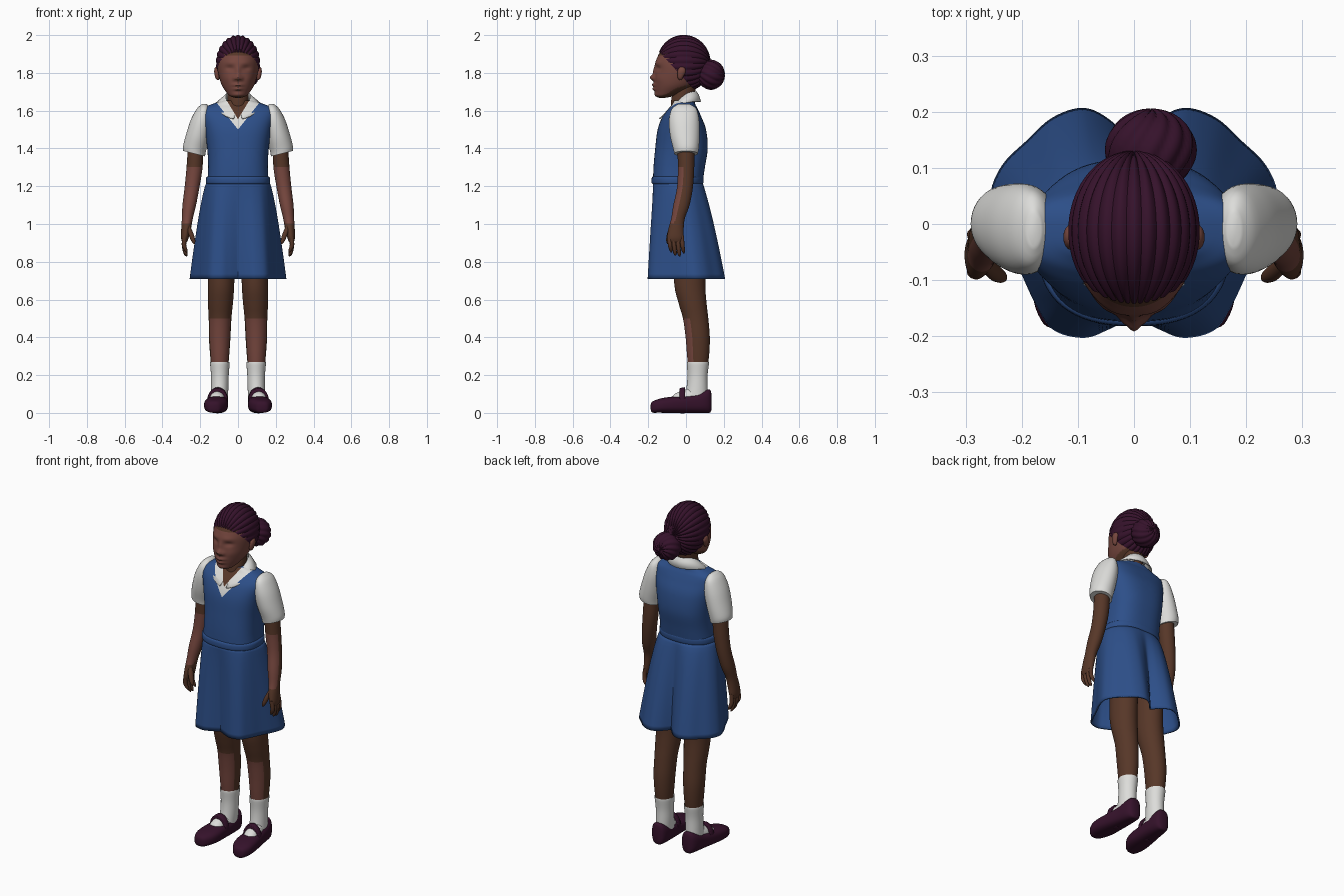
import bpy, bmesh, math
from mathutils import Vector


def material(name, rgb):
    m = bpy.data.materials.new(name)
    m.diffuse_color = (*rgb, 1)
    return m


BLUE = material("tunic blue", (0.026, 0.078, 0.25))
WHITE = material("shirt white", (0.72, 0.72, 0.70))
BROWN = material("skin brown", (0.095, 0.038, 0.021))
WARM = material("skin warm", (0.18, 0.062, 0.048))
PLUM = material("dark plum", (0.036, 0.006, 0.024))


def make(name, rows, mats, closed=True, caps=True, mirror=False, rule=None, thick=0, cuts=()):
    """Skin a grid of rows, colour its faces by a rule, optionally mirror it."""
    bm = bmesh.new()
    vs = [[bm.verts.new(p) for p in r] for r in rows]
    n = len(rows[0])
    for a, b in zip(vs, vs[1:]):
        for j in range(n if closed else n - 1):
            k = (j + 1) % n
            bm.faces.new((a[j], a[k], b[k], b[j]))
    if caps:
        bm.faces.new(vs[0])
        bm.faces.new(vs[-1])
    for co, no, clear in cuts:
        bmesh.ops.bisect_plane(bm, geom=bm.verts[:] + bm.edges[:] + bm.faces[:],
                               plane_co=co, plane_no=no, clear_inner=clear)
    bmesh.ops.recalc_face_normals(bm, faces=bm.faces[:])
    bm.normal_update()
    for f in bm.faces:
        f.smooth = True
        if rule:
            f.material_index = rule(f.calc_center_median(), f.normal)
    me = bpy.data.meshes.new(name)
    bm.to_mesh(me)
    bm.free()
    for m in mats:
        me.materials.append(m)
    me.set_sharp_from_angle(angle=math.radians(50))
    ob = bpy.data.objects.new(name, me)
    bpy.context.collection.objects.link(ob)
    if thick:
        ob.modifiers.new("Solidify", 'SOLIDIFY').thickness = thick
    if mirror:
        ob.modifiers.new("Mirror", 'MIRROR')
    return ob


def spline(pts, sub):
    """Catmull-Rom interpolation of number tuples."""
    out = []
    for i in range(len(pts) - 1):
        p0, p1, p2, p3 = pts[max(i - 1, 0)], pts[i], pts[i + 1], pts[min(i + 2, len(pts) - 1)]
        for s in range(sub):
            t = s / sub
            out.append(tuple(0.5 * (2 * b + (c - a) * t + (2 * a - 5 * b + 4 * c - d) * t * t
                                    + (3 * b - a - 3 * c + d) * t ** 3)
                             for a, b, c, d in zip(p0, p1, p2, p3)))
    return out + [pts[-1]]


def oval(rx, ry, e, k, n):
    """Point k of n on a superellipse, starting at the front."""
    a = 2 * math.pi * k / n - math.pi / 2
    c, s = math.cos(a), math.sin(a)
    return (rx * math.copysign(abs(c) ** (2 / e), c), ry * math.copysign(abs(s) ** (2 / e), s))


def loft(name, rings, mats, seg=40, sub=4, e=2, axis='z', tweak=None, **kw):
    """Rings are (position, centre a, centre b, radius a, radius b) along z or y."""
    rows = []
    for t, a, b, ra, rb in spline(rings, sub):
        row = []
        for k in range(seg):
            u, v = oval(max(ra, 0.002), max(rb, 0.002), e, k, seg)
            p = Vector((a + u, b + v, t)) if axis == 'z' else Vector((a + u, t, b + v))
            row.append(tweak(p) if tweak else p)
        rows.append(row)
    return make(name, rows, mats, **kw)


# Head with sculpted features: (x, z, depth, x spread, z spread)
FEATURES = [(0, 1.775, 0.024, 0.016, 0.016), (0, 1.81, 0.009, 0.012, 0.025),
            (0.02, 1.77, 0.008, 0.009, 0.01), (0, 1.736, 0.014, 0.026, 0.008),
            (0, 1.715, 0.013, 0.022, 0.008), (0, 1.685, 0.005, 0.025, 0.012),
            (0.043, 1.825, -0.011, 0.022, 0.012), (0.04, 1.855, 0.004, 0.03, 0.012),
            (0.06, 1.77, 0.005, 0.025, 0.025)]


def face(p):
    if p.y < -0.06:
        d = sum(h * math.exp(-((abs(p.x) - x) / sx) ** 2 - ((p.z - z) / sz) ** 2)
                for x, z, h, sx, sz in FEATURES)
        p.y -= d * min(1, (-0.06 - p.y) / 0.05)
    return p


loft("head", [(1.668, 0, -0.125, 0.015, 0.015), (1.677, 0, -0.112, 0.042, 0.046),
              (1.70, 0, -0.085, 0.064, 0.079), (1.74, 0, -0.055, 0.088, 0.113),
              (1.80, 0, -0.035, 0.104, 0.130), (1.86, 0, -0.025, 0.108, 0.135),
              (1.92, 0, -0.02, 0.095, 0.112), (1.96, 0, -0.02, 0.07, 0.075),
              (1.98, 0, -0.02, 0.02, 0.02)], [WARM, BROWN], seg=96, sub=8, tweak=face,
     rule=lambda c, n: int(n.z < -0.6 or c.z > 1.895))
loft("neck", [(1.52, 0, -0.02, 0.07, 0.065), (1.62, 0, -0.018, 0.058, 0.062),
              (1.67, 0, -0.016, 0.055, 0.06), (1.74, 0, 0, 0.055, 0.055)], [BROWN])
loft("ear", [(1.762, 0.106, -0.03, 0.004, 0.006), (1.775, 0.109, -0.03, 0.011, 0.014),
             (1.805, 0.113, -0.024, 0.013, 0.022), (1.825, 0.113, -0.022, 0.01, 0.016),
             (1.833, 0.112, -0.022, 0.003, 0.005)], [WARM], seg=16, mirror=True)


# Braided hair: ridges run from the forehead to the bun
def braids(name, c, r, n, amp, twist, cuts=()):
    rows = []
    for i in range(49):
        u = 0.03 + (math.pi - 0.06) * i / 48
        row = []
        for j in range(n * 6):
            v = 2 * math.pi * j / (n * 6)
            k = 1 - amp + amp * abs(math.sin(n * v / 2 + twist * u))
            row.append((c[0] + k * r[0] * math.sin(u) * math.cos(v), c[1] - r[1] * math.cos(u) * k,
                        c[2] + k * r[2] * math.sin(u) * math.sin(v)))
        rows.append(row)
    make(name, rows, [PLUM], caps=not cuts, cuts=cuts)


braids("braided_hair", (0, -0.012, 1.85), (0.118, 0.143, 0.151), 26, 0.045, 0,
       cuts=[((0, -0.03, 1.79), (0, 1.08, 1), True)])
braids("hair_bun", (0.03, 0.132, 1.79), (0.082, 0.074, 0.08), 12, 0.08, 3)


# Tunic bodice; the V neck is cut in so shirt and skin show
def bodice_colour(c, n):
    if c.y < -0.02 and abs(c.x) < 0.6 * (c.z - 1.555):
        return 2
    return int(c.y < -0.02 and abs(c.x) < 0.8 * (c.z - 1.5))


loft("tunic_bodice", [(1.20, 0, -0.045, 0.163, 0.13), (1.30, 0, -0.036, 0.158, 0.136),
                      (1.40, 0, -0.024, 0.163, 0.139), (1.50, 0, -0.022, 0.178, 0.128),
                      (1.57, 0, -0.022, 0.194, 0.102), (1.61, 0, -0.016, 0.192, 0.078),
                      (1.632, 0, -0.012, 0.145, 0.062), (1.655, 0, -0.01, 0.075, 0.055)],
     [BLUE, WHITE, BROWN], seg=64, sub=6, e=2.6, rule=bodice_colour,
     cuts=[((0, 0, z), (s, 0, -k), False) for z, k in ((1.5, 0.8), (1.555, 0.6)) for s in (1, -1)])

# Folded shirt collar, open at the front
rows = []
for i in range(49):
    a = math.radians(10 + 340 * i / 48)
    b = (1 - math.cos(a)) / 2
    s, c = math.sin(a), math.cos(a)
    side = s * s
    rows.append([(0.058 * s, -0.016 - 0.066 * c, 1.57 + 0.10 * b),
                 (0.064 * s, -0.016 - 0.072 * c, 1.592 + 0.11 * b + 0.03 * side),
                 (0.082 * s, -0.02 - 0.088 * c, 1.585 + 0.10 * b + 0.028 * side),
                 (0.122 * s, -0.032 - 0.112 * c, 1.558 + 0.09 * b + 0.03 * side)])
make("shirt_collar", rows, [WHITE], closed=False, caps=False, thick=0.006)

# Belt
loft("belt", [(1.212, 0, -0.045, 0.164, 0.131), (1.218, 0, -0.045, 0.170, 0.137),
              (1.245, 0, -0.044, 0.169, 0.137), (1.252, 0, -0.043, 0.160, 0.13)],
     [BLUE], seg=64, sub=3, e=2.4)

# Flared skirt: waist oval blends into a lobed hem
HALF = [(0, -0.165), (0.045, -0.188), (0.09, -0.203), (0.145, -0.188), (0.177, -0.14),
        (0.205, -0.08), (0.24, -0.01), (0.256, 0.05), (0.235, 0.105), (0.19, 0.15),
        (0.145, 0.19), (0.09, 0.207), (0.042, 0.185), (0, 0.14)]
right = spline(HALF, 6)
hem = right + [(-x, y) for x, y in right[-2:0:-1]]
rows = []
for i in range(21):
    t = i / 20
    w = t ** 0.72
    row = []
    for k, (hx, hy) in enumerate(hem):
        ox, oy = oval(0.165, 0.131, 2.3, k, len(hem))
        row.append((ox * (1 - w) + hx * w, (oy - 0.045) * (1 - w) + hy * w, 1.225 - 0.515 * t))
    rows.append(row)
make("skirt", rows, [BLUE], caps=False, thick=0.008)


# Short sleeves with a sloping hem
def slope(p):
    p.z += (p.x - 0.23) * 0.25 * min(1, max(0, (1.6 - p.z) / 0.2))
    return p


loft("sleeve", [(1.635, 0.178, -0.01, 0.012, 0.03), (1.61, 0.182, -0.01, 0.036, 0.065),
                (1.55, 0.192, -0.01, 0.058, 0.08), (1.47, 0.212, -0.006, 0.062, 0.078),
                (1.40, 0.23, 0, 0.06, 0.068), (1.372, 0.232, 0, 0.058, 0.062)],
     [WHITE], tweak=slope, mirror=True)

# Arms and hands
loft("arm", [(1.45, 0.22, 0, 0.04, 0.045), (1.36, 0.226, 0, 0.042, 0.044),
             (1.28, 0.232, 0, 0.042, 0.043), (1.19, 0.244, -0.006, 0.039, 0.042),
             (1.10, 0.258, -0.024, 0.036, 0.043), (1.03, 0.268, -0.042, 0.029, 0.036),
             (0.98, 0.274, -0.052, 0.026, 0.04), (0.93, 0.281, -0.056, 0.021, 0.043),
             (0.905, 0.283, -0.056, 0.013, 0.036)],
     [BROWN, WARM], mirror=True, rule=lambda c, n: int(n.y < -0.3 and 1.0 < c.z < 1.3))
for i, tip in enumerate((0.85, 0.832, 0.828, 0.845)):
    y = -0.088 + 0.022 * i
    loft("finger", [(0.94, 0.282, y, 0.011, 0.011), (0.89, 0.286, y + 0.003, 0.012, 0.011),
                    (tip + 0.015, 0.278, y + 0.008, 0.01, 0.0095),
                    (tip, 0.272, y + 0.01, 0.003, 0.003)], [BROWN], seg=12, mirror=True)
loft("thumb", [(0.99, 0.265, -0.068, 0.012, 0.016), (0.95, 0.25, -0.085, 0.014, 0.015),
               (0.915, 0.238, -0.094, 0.012, 0.011), (0.895, 0.232, -0.097, 0.004, 0.004)],
     [BROWN], seg=14, mirror=True)

# Legs and socks
loft("leg", [(0.85, 0.088, 0.02, 0.07, 0.085), (0.68, 0.09, 0.02, 0.07, 0.082),
             (0.58, 0.093, 0.035, 0.066, 0.074), (0.50, 0.095, 0.051, 0.06, 0.067),
             (0.40, 0.097, 0.062, 0.057, 0.064), (0.30, 0.097, 0.064, 0.05, 0.058),
             (0.20, 0.097, 0.062, 0.04, 0.045)],
     [BROWN, WARM], mirror=True, rule=lambda c, n: int(n.y < -0.45 and c.z < 0.5))
loft("sock", [(0.262, 0.096, 0.063, 0.047, 0.054), (0.265, 0.096, 0.063, 0.052, 0.059),
              (0.20, 0.096, 0.061, 0.047, 0.053), (0.13, 0.097, 0.058, 0.046, 0.056),
              (0.05, 0.10, 0.05, 0.044, 0.065)], [WHITE], mirror=True)
loft("sock_instep", [(-0.085, 0.113, 0.05, 0.02, 0.02), (-0.06, 0.112, 0.06, 0.038, 0.04),
                     (-0.01, 0.108, 0.07, 0.042, 0.052), (0.05, 0.1, 0.08, 0.04, 0.06)],
     [WHITE], axis='y', mirror=True)

# Strapped shoes
loft("shoe", [(-0.187, 0.128, 0.03, 0.012, 0.012), (-0.178, 0.127, 0.031, 0.034, 0.029),
              (-0.14, 0.122, 0.038, 0.056, 0.037), (-0.09, 0.116, 0.042, 0.062, 0.042),
              (-0.03, 0.111, 0.045, 0.058, 0.045), (0.04, 0.104, 0.05, 0.052, 0.05),
              (0.10, 0.10, 0.06, 0.047, 0.06), (0.128, 0.098, 0.062, 0.034, 0.06),
              (0.136, 0.098, 0.055, 0.012, 0.03)], [PLUM], axis='y', e=2.7, mirror=True)
loft("shoe_strap", [(-0.034, 0.109, 0.065, 0.05, 0.064), (-0.030, 0.109, 0.065, 0.054, 0.067),
                    (-0.008, 0.107, 0.067, 0.054, 0.069), (-0.004, 0.107, 0.067, 0.05, 0.066)],
     [PLUM], axis='y', sub=2, mirror=True)
